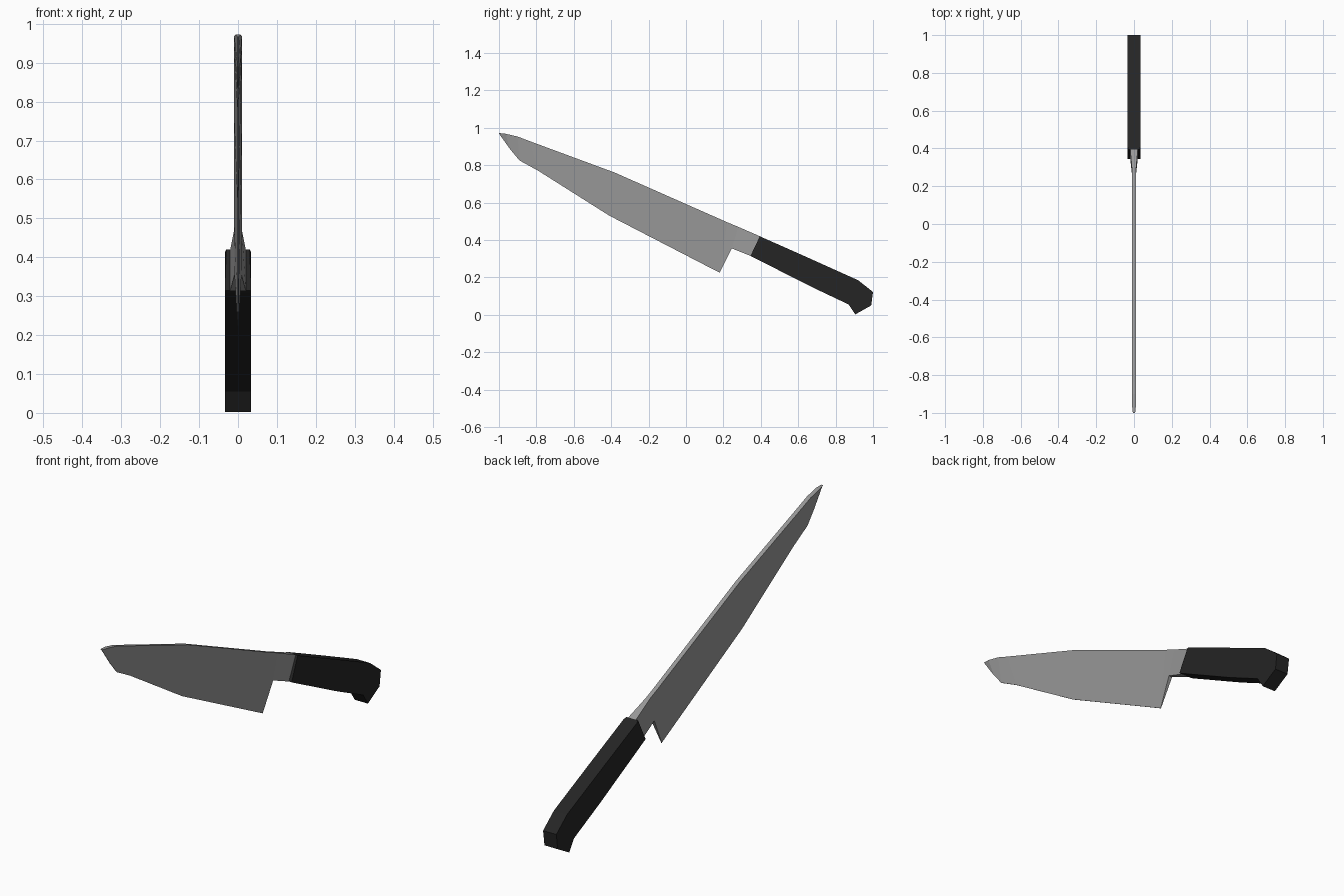
import bpy
import bmesh

if "Cube" in bpy.data.objects:
    bpy.data.objects.remove(bpy.data.objects["Cube"], do_unlink=True)


def make_material(name, value):
    mat = bpy.data.materials.new(name)
    mat.use_nodes = True
    colour = (value, value, value, 1)
    mat.diffuse_color = colour
    mat.node_tree.nodes["Principled BSDF"].inputs["Base Color"].default_value = colour
    return mat


def loft(name, sections, mat):
    """Join four-sided sections: top (y, z, half width), bottom (y, z, half width)."""
    bm = bmesh.new()
    rings = []
    for top, bottom in sections:
        ring = []
        for (y, z, w), side in ((top, -1), (top, 1), (bottom, 1), (bottom, -1)):
            ring.append(bm.verts.new((side * w, y, z)))
        rings.append(ring)
    for a, b in zip(rings, rings[1:]):
        for i in range(4):
            j = (i + 1) % 4
            bm.faces.new((a[i], a[j], b[j], b[i]))
    bm.faces.new(rings[0])
    bm.faces.new(rings[-1])
    bmesh.ops.recalc_face_normals(bm, faces=bm.faces)
    mesh = bpy.data.meshes.new(name)
    bm.to_mesh(mesh)
    bm.free()
    mesh.materials.append(mat)
    obj = bpy.data.objects.new(name, mesh)
    bpy.context.collection.objects.link(obj)
    return obj


steel = make_material("steel grey", 0.32)
black = make_material("handle black", 0.018)

spine = 0.01    # half width of the blade back
edge = 0.001    # half width of the cutting edge
grip = 0.034    # half width of the handle

# Blade: wedge from tip to heel
blade = [
    ((-1.0, 0.972, 0.006), (-0.998, 0.966, edge)),
    ((-0.965, 0.968, spine), (-0.94, 0.885, edge)),
    ((-0.90, 0.953, spine), (-0.89, 0.825, edge)),
    ((-0.84, 0.93, spine), (-0.79, 0.77, edge)),
    ((-0.38, 0.76, spine), (-0.41, 0.53, edge)),
    ((0.22, 0.495, spine), (0.18, 0.225, edge)),
    ((0.28, 0.47, spine), (0.245, 0.355, 0.009)),
]
loft("blade", blade, steel)

# Bolster: flares from the blade to the handle
bolster = [
    blade[-1],
    ((0.395, 0.42, 0.02), (0.345, 0.315, 0.02)),
]
loft("bolster", bolster, steel)

# Handle: faceted grip with a hooked butt
loft("handle", [
    ((0.395, 0.42, 0.03), (0.345, 0.315, grip)),
    ((0.41, 0.413, grip), (0.36, 0.307, grip)),
    ((0.66, 0.302, grip), (0.68, 0.145, grip)),
    ((0.92, 0.185, grip), (0.87, 0.055, grip)),
    ((0.975, 0.142, grip), (0.905, 0.002, grip)),
    ((1.0, 0.122, grip), (0.99, 0.05, grip)),
], black)
